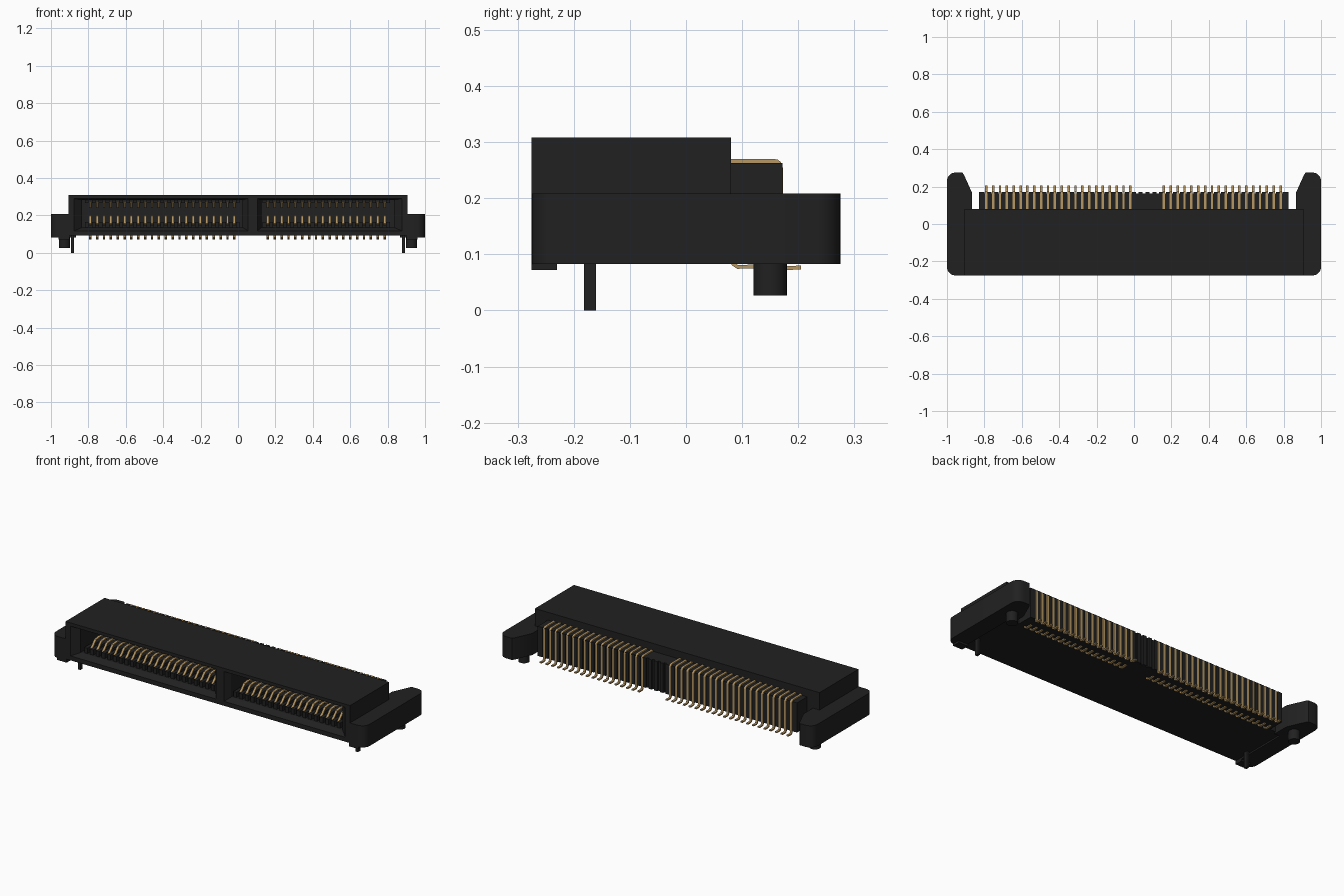
import bpy, bmesh, math
from mathutils import Vector

if "Cube" in bpy.data.objects:
    bpy.data.objects.remove(bpy.data.objects["Cube"])


def material(name, rgb):
    m = bpy.data.materials.new(name)
    m.diffuse_color = (*rgb, 1)
    m.use_nodes = True
    m.node_tree.nodes["Principled BSDF"].inputs["Base Color"].default_value = m.diffuse_color
    return m


BLACK = material("black plastic", (0.015, 0.015, 0.015))
GOLD = material("gold contact", (0.47, 0.31, 0.125))

PITCH = 0.0367
LEFT = [-0.79 + PITCH * i for i in range(22)]
RIGHT = [0.16 + PITCH * i for i in range(18)]
PINS = LEFT + RIGHT


def finish(bm, name, mat, smooth=False):
    bmesh.ops.recalc_face_normals(bm, faces=bm.faces)
    me = bpy.data.meshes.new(name)
    bm.to_mesh(me)
    bm.free()
    me.materials.append(mat)
    ob = bpy.data.objects.new(name, me)
    bpy.context.collection.objects.link(ob)
    if smooth:
        bpy.ops.object.select_all(action='DESELECT')
        ob.select_set(True)
        bpy.context.view_layer.objects.active = ob
        bpy.ops.object.shade_smooth_by_angle(angle=math.radians(35))
    return ob


def loft(bm, rings):
    """Closed solid through rings of equal point count."""
    vs = [[bm.verts.new(p) for p in r] for r in rings]
    n = len(vs[0])
    for a, b in zip(vs, vs[1:]):
        for i in range(n):
            bm.faces.new((a[i], a[(i + 1) % n], b[(i + 1) % n], b[i]))
    bm.faces.new(vs[0][::-1])
    bm.faces.new(vs[-1])


def rect(x0, x1, z0, z1, y):
    return [(x0, y, z0), (x1, y, z0), (x1, y, z1), (x0, y, z1)]


def box(bm, x0, x1, y0, y1, z0, z1):
    loft(bm, [rect(x0, x1, z0, z1, y0), rect(x0, x1, z0, z1, y1)])


def strip(bm, x, path, w=0.013, t=0.007):
    """Flat wire of width w following a (y, z) path."""
    pts = [Vector(p) for p in path]
    rings = []
    for i, p in enumerate(pts):
        a = (p - pts[i - 1]).normalized() if i else None
        b = (pts[i + 1] - p).normalized() if i < len(pts) - 1 else None
        d = ((a or b) + (b or a)).normalized()
        n = Vector((-d.y, d.x)) * t / 2
        q, r = p + n, p - n
        rings.append([(x - w / 2, q.x, q.y), (x + w / 2, q.x, q.y),
                      (x + w / 2, r.x, r.y), (x - w / 2, r.x, r.y)])
    loft(bm, rings)


def arc(cx, cy, r, a0, a1, n=6):
    return [(cx + r * math.cos(math.radians(a0 + (a1 - a0) * i / n)),
             cy + r * math.sin(math.radians(a0 + (a1 - a0) * i / n))) for i in range(n + 1)]


# Housing shell with two flared front sockets
bm = bmesh.new()
box(bm, -0.907, 0.907, -0.275, 0.08, 0.092, 0.308)
housing = finish(bm, "housing", BLACK)
bm = bmesh.new()
for f0, f1, i0, i1 in ((-0.882, 0.058, -0.835, 0.025), (0.1, 0.882, 0.125, 0.835)):
    loft(bm, [rect(f0, f1, 0.115, 0.29, -0.28), rect(i0, i1, 0.135, 0.283, -0.24),
              rect(i0, i1, 0.135, 0.283, 0.0)])
cutter = finish(bm, "socket_cutter", BLACK)
cutter.hide_render = True
mod = housing.modifiers.new("sockets", 'BOOLEAN')
mod.object = cutter
mod.solver = 'EXACT'
bpy.context.view_layer.objects.active = housing
bpy.ops.object.modifier_apply(modifier=mod.name)
bpy.data.objects.remove(cutter)

# Ribs on socket floor and roof, between the contacts
bm = bmesh.new()
for group in (LEFT, RIGHT):
    for i in range(len(group) + 1):
        x = group[0] + PITCH * (i - 0.5)
        box(bm, x - 0.01, x + 0.01, -0.23, 0.002, 0.133, 0.165)
        box(bm, x - 0.01, x + 0.01, -0.23, 0.002, 0.266, 0.285)
finish(bm, "socket_ribs", BLACK)

# Rear block with comb teeth separating the tails
bm = bmesh.new()
box(bm, -0.828, 0.825, 0.078, 0.162, 0.092, 0.263)
box(bm, -0.828, PINS[0] - 0.01, 0.16, 0.172, 0.092, 0.263)
box(bm, PINS[-1] + 0.01, 0.825, 0.16, 0.172, 0.092, 0.263)
for i in range(43):
    x = PINS[0] + PITCH * (i + 0.5)
    if x < PINS[-1]:
        box(bm, x - 0.011, x + 0.011, 0.16, 0.172, 0.092, 0.263)
finish(bm, "rear_block", BLACK)

# Side ears, rounded outside and tapered inside at the back
bm = bmesh.new()
outline = ([(0.865, 0.07), (0.865, 0.165), (0.91, 0.265), (0.918, 0.275)]
           + arc(0.955, 0.23, 0.045, 90, 0) + arc(0.955, -0.23, 0.045, 0, -90)
           + [(0.9, -0.275), (0.9, 0.07)])
for s in (-1, 1):
    loft(bm, [[(s * x, y, z) for x, y in outline] for z in (0.083, 0.208)])
finish(bm, "side_ears", BLACK, True)

# Front pads and thin board-lock pins under the ears
bm = bmesh.new()
for s in (-1, 1):
    a, b = sorted((s * 0.9, s * 0.96))
    box(bm, a, b, -0.275, -0.23, 0.072, 0.085)
finish(bm, "front_pads", BLACK)
bm = bmesh.new()
for s in (-1, 1):
    a, b = sorted((s * 0.878, s * 0.892))
    box(bm, a, b, -0.182, -0.16, 0.0, 0.1)
finish(bm, "lock_pins", BLACK)

# Round locating pegs
bm = bmesh.new()
for s in (-1, 1):
    ring = arc(s * 0.928, 0.15, 0.03, 0, 345, 23)
    loft(bm, [[(x, y, z) for x, y in ring] for z in (0.027, 0.09)])
finish(bm, "locating_pegs", BLACK, True)

# Upper tails: over the rear block, down its back, out to the solder foot
bm = bmesh.new()
tail = ([(0.075, 0.2665), (0.157, 0.2665)] + arc(0.157, 0.2545, 0.012, 65, 0, 3)
        + [(0.169, 0.088), (0.172, 0.079), (0.18, 0.0755), (0.205, 0.0765)])
for x in PINS:
    strip(bm, x, tail)
finish(bm, "upper_tails", GOLD)

# Lower tails: short solder feet under the rear block
bm = bmesh.new()
for x in PINS:
    strip(bm, x, [(0.081, 0.095), (0.084, 0.083), (0.092, 0.0775), (0.13, 0.0785)])
finish(bm, "lower_tails", GOLD)

# Spring contacts bowing in from the floor and the roof
bm = bmesh.new()
for x in PINS:
    strip(bm, x, [(0.002, 0.15), (-0.1, 0.192), (-0.135, 0.198), (-0.17, 0.194), (-0.205, 0.155)])
    strip(bm, x, [(0.002, 0.272), (-0.1, 0.247), (-0.135, 0.243), (-0.17, 0.247), (-0.205, 0.272)])
finish(bm, "spring_contacts", GOLD)
